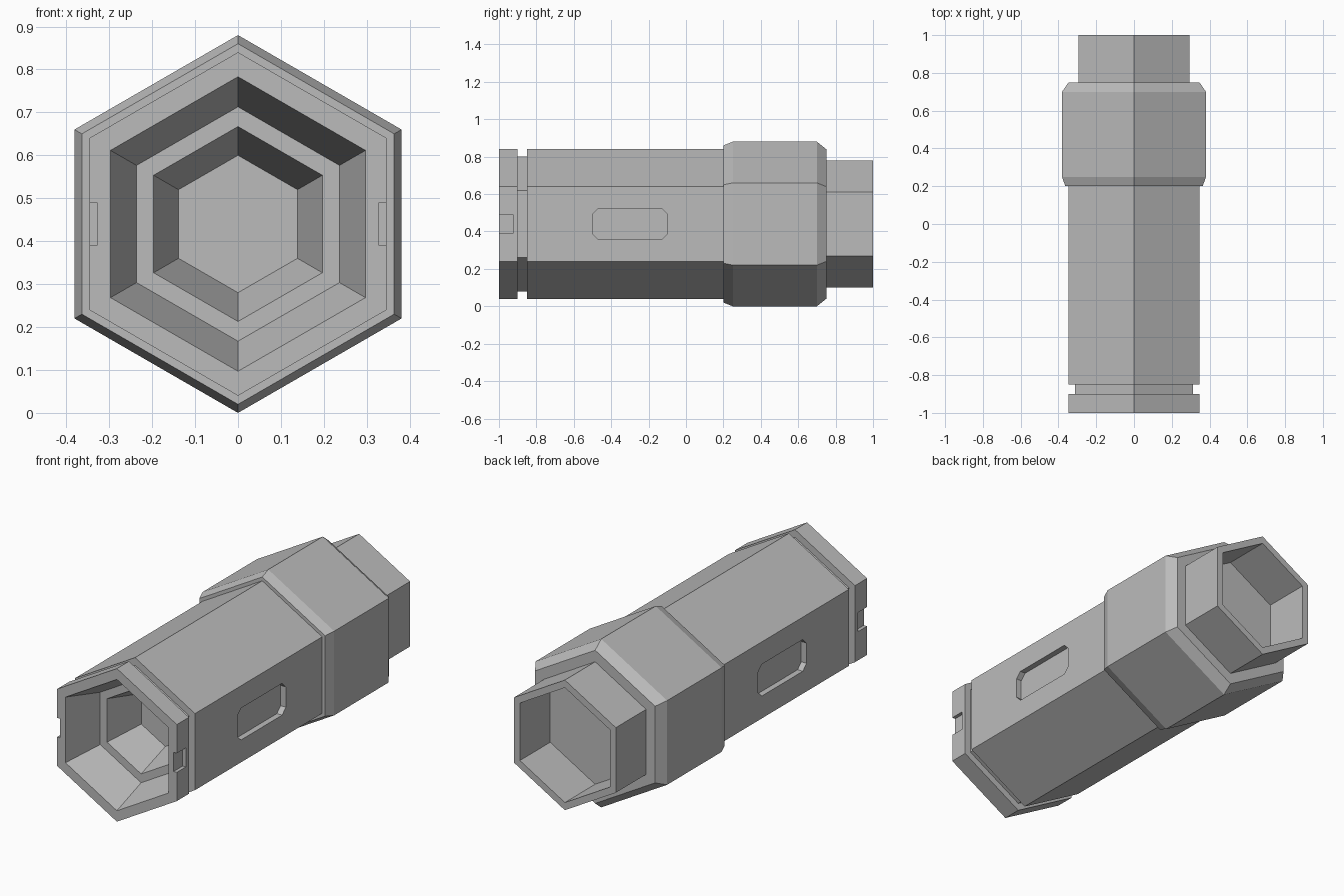
import bpy, bmesh
from math import sin, cos, pi

AXIS_Z = 0.44  # height of the long axis

cube = bpy.data.objects.get("Cube")
if cube:
    bpy.data.objects.remove(cube, do_unlink=True)

grey = bpy.data.materials.new("plain grey")
grey.use_nodes = True
grey.diffuse_color = (0.5, 0.5, 0.5, 1)
grey.node_tree.nodes["Principled BSDF"].inputs["Base Color"].default_value = (0.5, 0.5, 0.5, 1)


def finish(name, bm):
    bmesh.ops.recalc_face_normals(bm, faces=bm.faces)
    mesh = bpy.data.meshes.new(name)
    bm.to_mesh(mesh)
    bm.free()
    mesh.materials.append(grey)
    obj = bpy.data.objects.new(name, mesh)
    bpy.context.collection.objects.link(obj)
    return obj


def hex_loft(name, profile, capped=True):
    """Sweep (y, corner radius) steps round the long axis with six sides."""
    bm = bmesh.new()
    rings = [[bm.verts.new((r * sin(k * pi / 3), y, AXIS_Z + r * cos(k * pi / 3)))
              for k in range(6)] for y, r in profile]
    pairs = list(zip(rings, rings[1:]))
    if capped:
        bm.faces.new(rings[0])
        bm.faces.new(rings[-1])
    else:
        pairs.append((rings[-1], rings[0]))
    for a, b in pairs:
        for k in range(6):
            n = (k + 1) % 6
            bm.faces.new((a[k], a[n], b[n], b[k]))
    return finish(name, bm)


def side_cutter(name, side, y0, y1, half_h, chamfer, x_in):
    """Prism along x with chamfered corners, reaching in to x_in."""
    yc, half_w = (y0 + y1) / 2, (y1 - y0) / 2
    outline = []
    for sy, sz in ((1, 1), (-1, 1), (-1, -1), (1, -1)):
        corner = [(sy * half_w, sz * (half_h - chamfer)),
                  (sy * (half_w - chamfer), sz * half_h)]
        if chamfer == 0:
            corner = corner[:1]
        outline += corner if sy * sz > 0 else corner[::-1]
    bm = bmesh.new()
    base = bm.faces.new([bm.verts.new((side * x_in, yc + y, AXIS_Z + z)) for y, z in outline])
    ext = bmesh.ops.extrude_face_region(bm, geom=[base], use_keep_orig=True)
    verts = [v for v in ext["geom"] if isinstance(v, bmesh.types.BMVert)]
    bmesh.ops.translate(bm, verts=verts, vec=(side * 0.2, 0, 0))
    return finish(name, bm)


# Main barrel: stepped bore, front lip, groove and long body
body = hex_loft("barrel_body", [
    (-0.6, 0.16), (-0.8, 0.227), (-0.8, 0.273), (-1, 0.343),
    (-1, 0.4), (-0.9, 0.4), (-0.9, 0.36), (-0.85, 0.36),
    (-0.85, 0.4), (0.2, 0.4)])

# Chamfered collar
hex_loft("collar", [(0.2, 0.42), (0.25, 0.44), (0.7, 0.44), (0.75, 0.4)])

# Open rear neck; the collar's end face is its floor
hex_loft("rear_neck", [(0.75, 0.34), (1, 0.34), (1, 0.3), (0.75, 0.3)], capped=False)

# Side pockets and front notches on both sides
for side in (-1, 1):
    for cutter in (side_cutter("pocket_cutter", side, -0.5, -0.1, 0.083, 0.03, 0.316),
                   side_cutter("notch_cutter", side, -1.05, -0.925, 0.05, 0, 0.328)):
        cutter.hide_render = True
        mod = body.modifiers.new("cut", "BOOLEAN")
        mod.operation = "DIFFERENCE"
        mod.solver = "EXACT"
        mod.object = cutter
        bpy.context.view_layer.objects.active = body
        bpy.ops.object.modifier_apply(modifier=mod.name)
        bpy.data.objects.remove(cutter, do_unlink=True)
